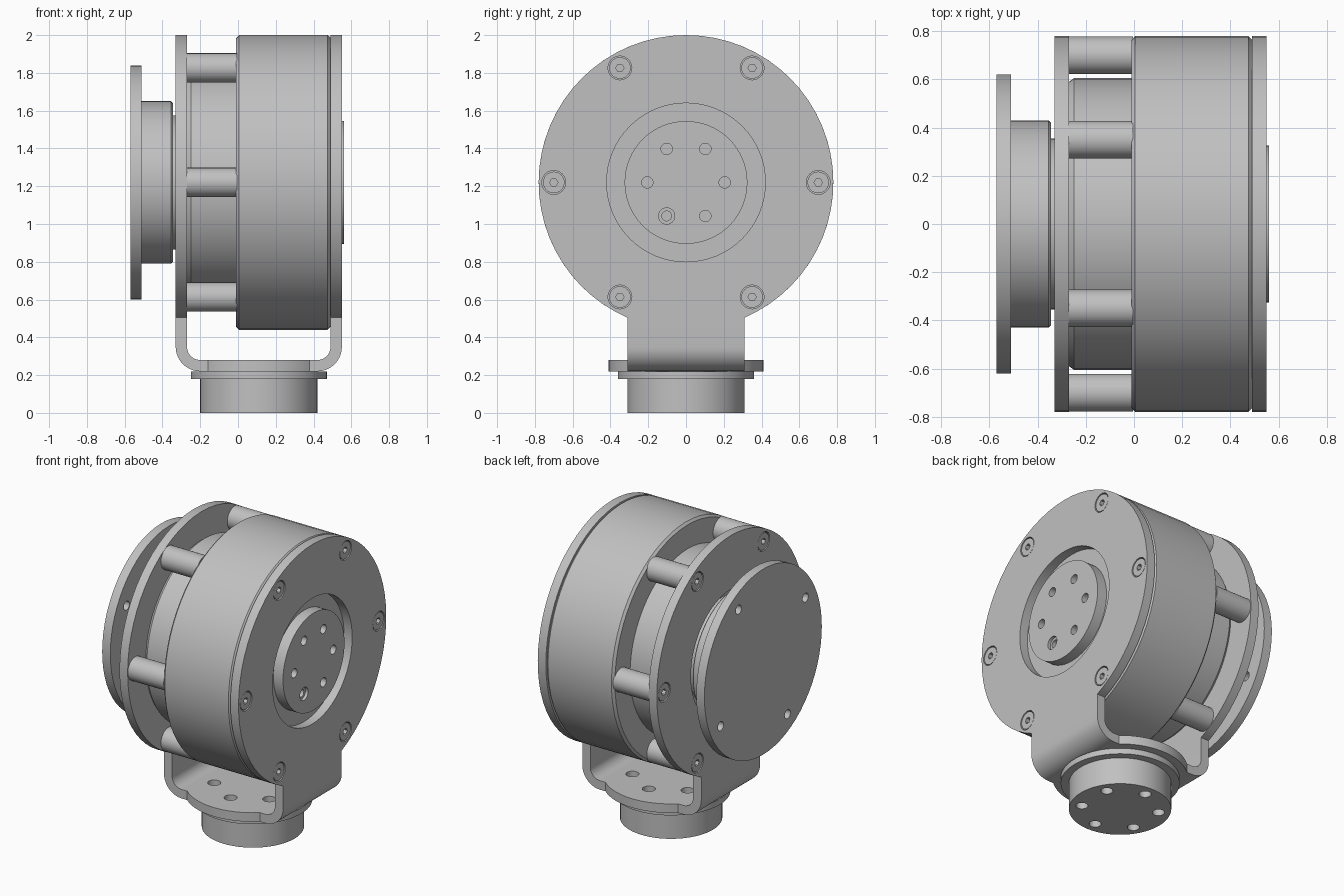
import bpy, bmesh
from math import pi, sin, cos, atan2, sqrt, radians
from mathutils import Matrix, Vector

cube = bpy.data.objects.get("Cube")
if cube:
    bpy.data.objects.remove(cube, do_unlink=True)

metal = bpy.data.materials.new("grey_metal")
metal.use_nodes = True
GREY = (0.53, 0.53, 0.53, 1)
metal.diffuse_color = GREY
for node in metal.node_tree.nodes:
    if node.type == 'BSDF_PRINCIPLED':
        node.inputs["Base Color"].default_value = GREY

SHAFT_Z, MID_X, R = 1.22, 0.11, 0.78
# Local drawing planes: across the shaft, on the floor, and side-on
ACROSS = Matrix(((0, 0, 1, 0), (1, 0, 0, 0), (0, 1, 0, SHAFT_Z), (0, 0, 0, 1)))
FLOOR = Matrix.Translation((MID_X, 0, 0))
SIDE = Matrix(((1, 0, 0, MID_X), (0, 0, -1, 0), (0, 1, 0, 0), (0, 0, 0, 1)))
parts = []


def arc(r, a0, a1, n, cx=0, cy=0):
    return [(cx + r * cos(a0 + (a1 - a0) * i / n),
             cy + r * sin(a0 + (a1 - a0) * i / n)) for i in range(n + 1)]


def circle(r, center=(0, 0), n=64):
    return arc(r, 0, 2 * pi, n, *center)[:-1]


def ring(r, count, start=0):
    return [(r * cos(radians(start) + 2 * pi * i / count),
             r * sin(radians(start) + 2 * pi * i / count)) for i in range(count)]


def finish(ob, bm):
    bmesh.ops.remove_doubles(bm, verts=bm.verts, dist=0.0002)
    bmesh.ops.recalc_face_normals(bm, faces=bm.faces)
    bm.to_mesh(ob.data)
    bm.free()
    ob.data.materials.clear()
    ob.data.materials.append(metal)
    parts.append(ob)
    return ob


def plate(name, outline, holes, lo, hi, frame):
    """Flat outline with holes, extruded from lo to hi along the frame's third axis."""
    cu = bpy.data.curves.new(name, 'CURVE')
    cu.dimensions = '2D'
    cu.fill_mode = 'BOTH'
    cu.extrude = (hi - lo) / 2
    for loop in [outline] + holes:
        sp = cu.splines.new('POLY')
        sp.points.add(len(loop) - 1)
        for p, (u, v) in zip(sp.points, loop):
            p.co = (u, v, 0, 1)
        sp.use_cyclic_u = True
    ob = bpy.data.objects.new(name, cu)
    bpy.context.collection.objects.link(ob)
    bpy.ops.object.select_all(action='DESELECT')
    ob.select_set(True)
    bpy.context.view_layer.objects.active = ob
    bpy.ops.object.convert(target='MESH')
    ob = bpy.context.view_layer.objects.active
    bm = bmesh.new()
    bm.from_mesh(ob.data)
    bm.transform(frame @ Matrix.Translation((0, 0, (lo + hi) / 2)))
    return finish(ob, bm)


def lathe(name, profile, steps=64):
    """Spin (x, radius) points about the shaft."""
    bm = bmesh.new()
    vs = [bm.verts.new((x, 0, SHAFT_Z + r)) for x, r in profile]
    es = [bm.edges.new(pair) for pair in zip(vs, vs[1:])]
    bmesh.ops.spin(bm, geom=vs + es, cent=(0, 0, SHAFT_Z), axis=Vector((1, 0, 0)),
                   angle=2 * pi, steps=steps)
    ob = bpy.data.objects.new(name, bpy.data.meshes.new(name))
    bpy.context.collection.objects.link(ob)
    return finish(ob, bm)


# Motor body: large drum stepping down to a smaller one
lathe("motor_drum", [(-0.27, 0), (-0.27, 0.59), (-0.25, 0.605), (-0.01, 0.605),
                     (-0.01, 0.765), (0.005, R), (0.475, R), (0.49, 0.765), (0.49, 0)])

# Output hub and its mounting flange
lathe("output_hub", [(-0.515, 0), (-0.515, 0.43), (-0.355, 0.43), (-0.345, 0.42),
                     (-0.345, 0.355), (-0.265, 0.355), (-0.265, 0)])
plate("output_flange", circle(0.62), [circle(0.03, c, 24) for c in ring(0.517, 4, 60)],
      -0.57, -0.51, ACROSS)

# Bearing cap with six holes, one of them a wider stepped hole
cap_holes = ring(0.205, 6)
plate("bearing_cap", circle(0.325),
      [circle(0.043 if i == 4 else 0.03, c, 24) for i, c in enumerate(cap_holes)],
      0.485, 0.56, ACROSS)
plate("stepped_hole_collar", circle(0.043, cap_holes[4], 24),
      [circle(0.026, cap_holes[4], 24)], 0.485, 0.54, ACROSS)

# U bracket: two cheeks and two bends, mirrored about the middle
HALF, T, BEND = 0.31, 0.06, 0.13
drop = sqrt(R * R - HALF * HALF)
a0 = atan2(-drop, HALF)
cheek = arc(R, a0, pi - a0, 56)
bolts = ring(0.7, 6)
for side, s in (("left", 1), ("right", -1)):
    lo, hi = sorted((MID_X + s * 0.38, MID_X + s * 0.44))
    plate(side + "_cheek", cheek,
          [circle(0.42)] + [circle(0.063, c, 24) for c in bolts], lo, hi, ACROSS)
    top = SHAFT_Z - drop
    bend = ([(0.44, top)] + arc(BEND, 0, -pi / 2, 10, 0.31, 0.35)
            + arc(BEND - T, -pi / 2, 0, 10, 0.31, 0.35) + [(0.38, top)])
    plate(side + "_bend", [(s * u, v) for u, v in bend], [], -HALF, HALF, SIDE)
    # Flush socket screws
    inset = 0.003
    for i, c in enumerate(bolts):
        plate(f"{side}_screw_{i + 1}", circle(0.057, c, 24), [circle(0.022, c, 6)],
              lo + (inset if s < 0 else 0), hi - (inset if s > 0 else 0), ACROSS)

# Bracket foot: strip that widens to a round pad
FOOT_R = 0.41
f = atan2(HALF, sqrt(FOOT_R ** 2 - HALF ** 2))
foot = ([(0.31, -HALF), (0.31, HALF)] + arc(FOOT_R, f, pi - f, 24)
        + [(-0.31, HALF), (-0.31, -HALF)] + arc(FOOT_R, pi + f, 2 * pi - f, 24))
base_bolts = ring(0.235, 6, 30)
plate("bracket_foot", foot, [circle(0.04, c, 24) for c in base_bolts], 0.22, 0.28, FLOOR)

# Pedestal with flange
base_holes = [circle(0.037, c, 24) for c in base_bolts]
plate("pedestal_flange", circle(0.36), base_holes, 0.18, 0.218, FLOOR)
plate("pedestal", circle(0.31), base_holes, 0, 0.22, FLOOR)

# Spacer posts between the drum and the right cheek
for i, c in enumerate(bolts):
    plate(f"spacer_post_{i + 1}", circle(0.078, c, 32), [], -0.27, -0.005, ACROSS)

# Smooth round walls, keep edges crisp
bpy.ops.object.select_all(action='DESELECT')
for ob in parts:
    ob.select_set(True)
bpy.context.view_layer.objects.active = parts[0]
bpy.ops.object.shade_smooth_by_angle(angle=radians(30))
